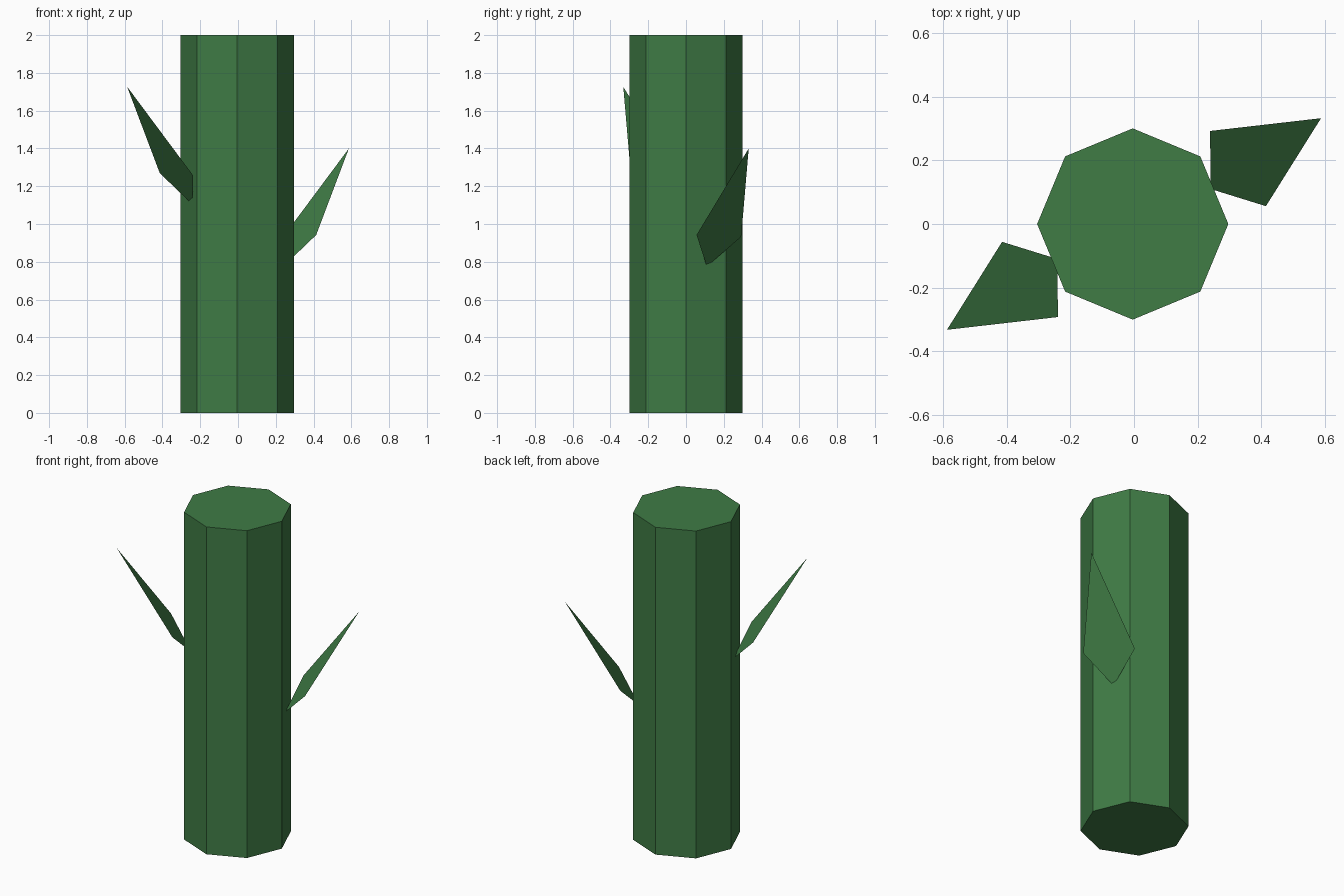
import bpy, bmesh
from math import pi
from mathutils import Matrix, Vector

if "Cube" in bpy.data.objects:
    bpy.data.objects.remove(bpy.data.objects["Cube"])

green = bpy.data.materials.new("plant_green")
green.diffuse_color = (0.05, 0.2, 0.06, 1)
green.use_nodes = True
green.node_tree.nodes["Principled BSDF"].inputs["Base Color"].default_value = green.diffuse_color

# Octagonal stem
bpy.ops.mesh.primitive_cylinder_add(vertices=8, radius=0.3, depth=2, location=(-0.004, 0, 1))
stem = bpy.context.object
stem.name = "stem"
stem.data.materials.append(green)


# Flat kite-shaped leaf, its base corner tucked into the stem
def leaf(name, angle, lift):
    outline = [(0.24, 0.11, 0.775), (0.414, 0.056, 0.942),
               (0.587, 0.332, 1.4), (0.239, 0.292, 0.932)]
    place = Matrix.Translation((0, 0, lift)) @ Matrix.Rotation(angle, 4, 'Z')
    bm = bmesh.new()
    bm.faces.new([bm.verts.new(place @ Vector(p)) for p in outline])
    mesh = bpy.data.meshes.new(name)
    bm.to_mesh(mesh)
    bm.free()
    mesh.materials.append(green)
    bpy.context.collection.objects.link(bpy.data.objects.new(name, mesh))


# Lower right leaf and upper left leaf, half a turn apart
leaf("lower_leaf", 0, 0)
leaf("upper_leaf", pi, 0.327)
